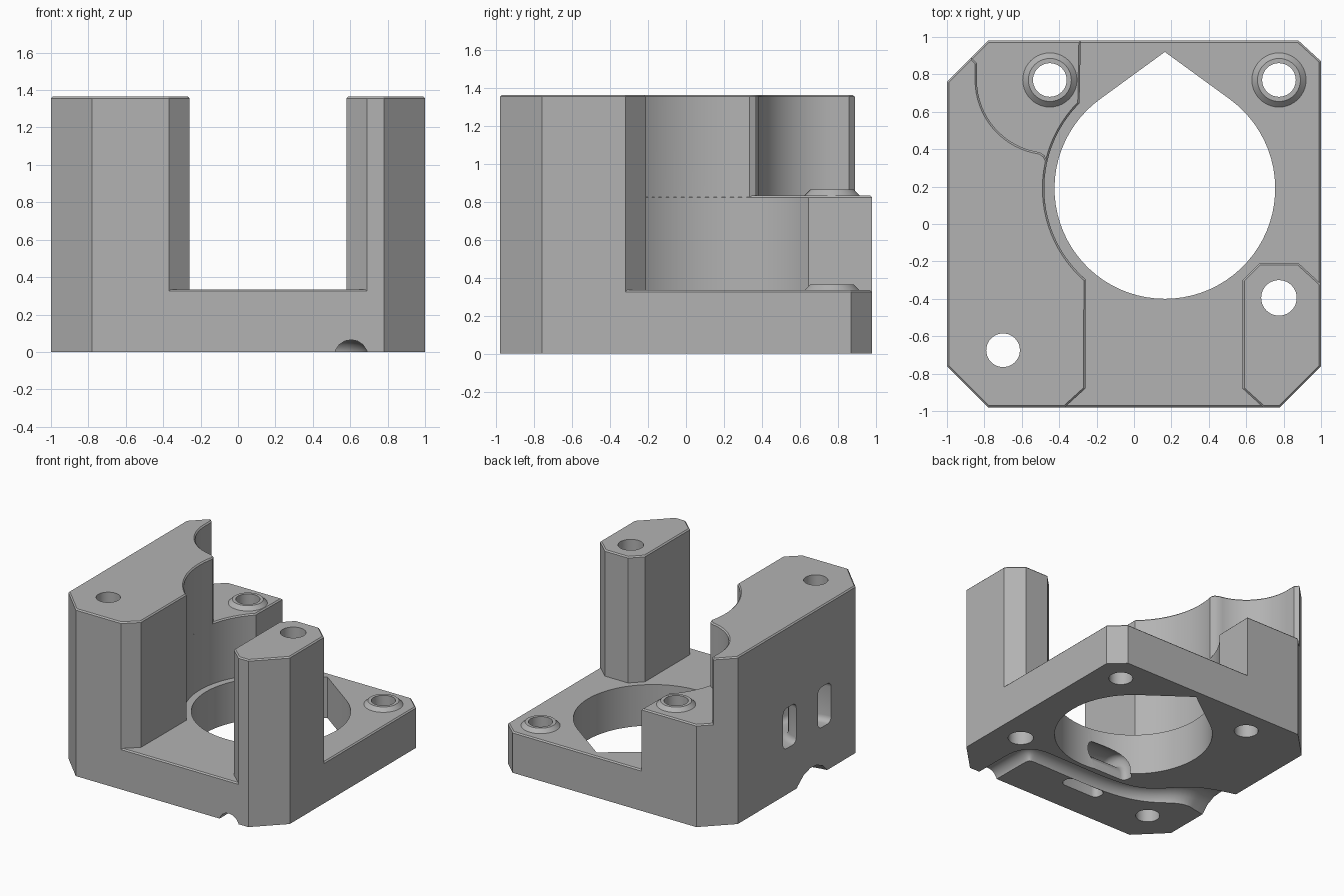
import bpy, bmesh
from math import cos, sin, radians, pi
from mathutils import Vector, Matrix

cube = bpy.data.objects.get("Cube")
if cube:
    bpy.data.objects.remove(cube, do_unlink=True)

grey = bpy.data.materials.new("plain grey")
grey.use_nodes = True
grey.diffuse_color = (0.45, 0.45, 0.45, 1)
grey.node_tree.nodes["Principled BSDF"].inputs["Base Color"].default_value = (0.45, 0.45, 0.45, 1)

BORE = (0.165, 0.19)      # main opening centre
BASE_Z, SHELF_Z, TOP_Z = 0.335, 0.835, 1.365


def arc(centre, r, start, end, steps):
    return [(centre[0] + r * cos(radians(start + (end - start) * i / steps)),
             centre[1] + r * sin(radians(start + (end - start) * i / steps)))
            for i in range(steps + 1)]


def add_object(name, bm):
    bmesh.ops.recalc_face_normals(bm, faces=bm.faces)
    mesh = bpy.data.meshes.new(name)
    bm.to_mesh(mesh)
    bm.free()
    mesh.materials.append(grey)
    obj = bpy.data.objects.new(name, mesh)
    bpy.context.collection.objects.link(obj)
    return obj


def prism(name, outline, z0, z1, chamfer=0.0):
    """Extrude an outline upward and chamfer its top rim."""
    bm = bmesh.new()
    face = bm.faces.new([bm.verts.new((x, y, z0)) for x, y in outline])
    new = bmesh.ops.extrude_face_region(bm, geom=[face])["geom"]
    top = [v for v in new if isinstance(v, bmesh.types.BMVert)]
    bmesh.ops.translate(bm, verts=top, vec=(0, 0, z1 - z0))
    if chamfer:
        rim = [e for e in bm.edges if all(v.co.z > z1 - 1e-4 for v in e.verts)]
        bmesh.ops.bevel(bm, geom=rim, offset=chamfer, segments=1, affect='EDGES')
    return add_object(name, bm)


def cone(name, centre, r1, r2, z0, z1):
    bm = bmesh.new()
    bmesh.ops.create_cone(bm, cap_ends=True, segments=40, radius1=r1, radius2=r2, depth=z1 - z0,
                          matrix=Matrix.Translation((centre[0], centre[1], (z0 + z1) / 2)))
    return add_object(name, bm)


def tie_ring(name, centre, radius, thick, length, axis):
    """Ring with a rounded rectangular section, for a curved tie tunnel."""
    bm = bmesh.new()
    c = 0.045
    section = []
    for sx, sz, a in ((1, 1, 0), (-1, 1, 90), (-1, -1, 180), (1, -1, 270)):
        section += arc((radius + sx * (thick / 2 - c), sz * (length / 2 - c)), c, a, a + 90, 4)
    steps = 40
    rings = [[bm.verts.new((r * cos(2 * pi * i / steps), r * sin(2 * pi * i / steps), z))
              for r, z in section] for i in range(steps)]
    n = len(section)
    for i in range(steps):
        a, b = rings[i], rings[(i + 1) % steps]
        for j in range(n):
            k = (j + 1) % n
            bm.faces.new((a[j], b[j], b[k], a[k]))
    turn = Matrix.Rotation(pi / 2, 4, 'Y') if axis == 'X' else Matrix.Identity(4)
    bm.transform(Matrix.Translation(centre) @ turn)
    return add_object(name, bm)


def combine(target, tool, operation):
    mod = target.modifiers.new("join", 'BOOLEAN')
    mod.operation, mod.solver, mod.object = operation, 'EXACT', tool
    bpy.context.view_layer.objects.active = target
    bpy.ops.object.modifier_apply(modifier=mod.name)
    bpy.data.objects.remove(tool, do_unlink=True)


# Base plate
body = prism("motor_mount_body", [(-1, -0.76), (-0.78, -0.98), (0.78, -0.98), (1, -0.76), (1, 0.87),
                                  (0.88, 0.98), (-0.78, 0.98), (-1, 0.76)], 0, BASE_Z, 0.01)

# Tall side block with curved cut-outs, lower shelf and corner pillar
notch = arc((-0.45, 0.77), 0.39, -98, -180, 16)
tall = ([(-1, -0.76), (-0.78, -0.98), (-0.37, -0.98), (-0.26, -0.88)]
        + arc(BORE, 0.645, 229, 167, 16) + [(-0.477, 0.365)] + notch
        + [(-0.84, 0.86), (-0.87, 0.89), (-1, 0.76)])
shelf = ([(-1, 0.76), (-1, -0.3)] + arc(BORE, 0.645, 229, 135, 24)
         + [(-0.285, 0.98), (-0.78, 0.98)])
pillar = [(0.58, -0.3), (0.58, -0.88), (0.69, -0.98), (0.78, -0.98), (1, -0.76),
          (1, -0.32), (0.88, -0.21), (0.67, -0.21)]
combine(body, prism("shelf", shelf, 0, SHELF_Z, 0.01), 'UNION')
combine(body, prism("tall_block", tall, 0, TOP_Z, 0.01), 'UNION')
combine(body, prism("pillar", pillar, 0, TOP_Z, 0.01), 'UNION')

# Raised bosses around the two back holes
back_holes = [((-0.45, 0.77), SHELF_Z), ((0.775, 0.77), BASE_Z)]
for spot, z in back_holes:
    combine(body, cone("boss", spot, 0.155, 0.115, z - 0.01, z + 0.03), 'UNION')

# Teardrop opening
tear = arc(BORE, 0.59, 126, 414, 60) + [(BORE[0], 0.92)]
combine(body, prism("bore", tear, -0.1, 0.6), 'DIFFERENCE')

# Screw holes
for spot, r in (((-0.45, 0.77), 0.09), ((0.775, 0.77), 0.09),
                ((-0.7, -0.675), 0.09), ((0.775, -0.395), 0.095)):
    combine(body, cone("screw_hole", spot, r, r, -0.1, 1.5), 'DIFFERENCE')

# Cable channel under the base, flaring at the side wall
curve = bpy.data.curves.new("cable_channel", 'CURVE')
curve.dimensions = '3D'
curve.bevel_depth = 1.0
curve.bevel_resolution = 6
curve.use_fill_caps = True
path = [(0.605, -1.1, -0.025, 0.09), (0.605, -0.8, -0.025, 0.09), (0.6, -0.52, -0.025, 0.09),
        (0.35, -0.52, -0.025, 0.09), (-0.2, -0.53, -0.025, 0.09), (-0.5, -0.46, -0.025, 0.1),
        (-0.72, -0.25, -0.04, 0.13), (-0.92, -0.2, -0.1, 0.22), (-1.15, -0.2, -0.2, 0.32)]
spline = curve.splines.new('NURBS')
spline.points.add(len(path) - 1)
for p, (x, y, z, r) in zip(spline.points, path):
    p.co = (x, y, z, 1)
    p.radius = r
spline.order_u = 3
spline.use_endpoint_u = True
spline.resolution_u = 6
channel = bpy.data.objects.new("cable_channel", curve)
bpy.context.collection.objects.link(channel)
graph = bpy.context.evaluated_depsgraph_get()
bm = bmesh.new()
bm.from_mesh(bpy.data.meshes.new_from_object(channel.evaluated_get(graph)))
bmesh.ops.remove_doubles(bm, verts=bm.verts, dist=0.0005)
bpy.data.objects.remove(channel, do_unlink=True)
combine(body, add_object("channel_cutter", bm), 'DIFFERENCE')

# Curved tie tunnels: one in the side wall, one under the base
combine(body, tie_ring("side_tunnel", (-1, -0.135, 0.54), 0.225, 0.17, 0.33, 'Z'), 'DIFFERENCE')
combine(body, tie_ring("base_tunnel", (-0.06, -0.5, 0.03), 0.17, 0.11, 0.35, 'X'), 'DIFFERENCE')

# Smooth the curved walls, keep edges crisp
bpy.ops.object.select_all(action='DESELECT')
body.select_set(True)
bpy.context.view_layer.objects.active = body
bpy.ops.object.shade_smooth_by_angle(angle=radians(25))
